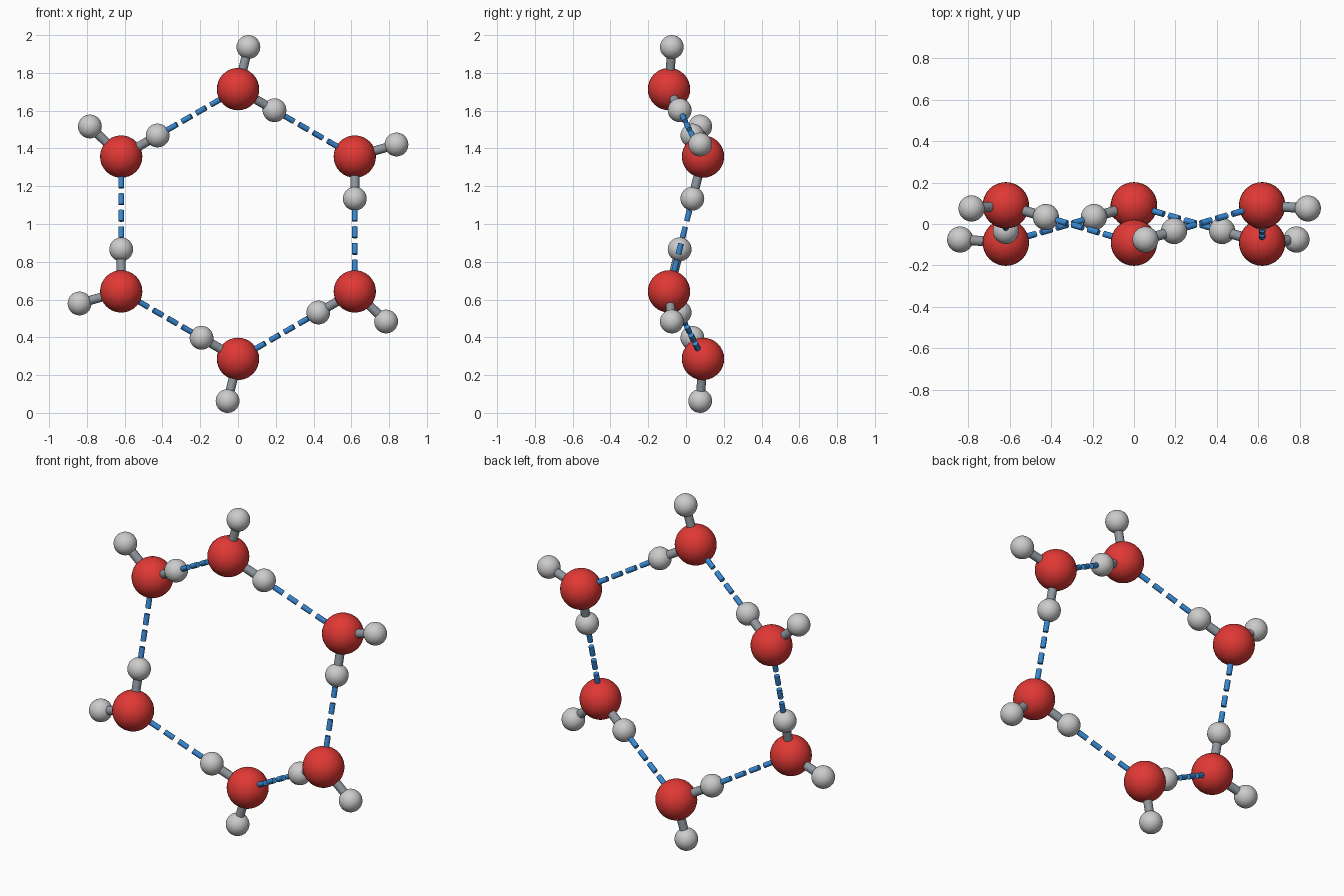
import bpy, math
from mathutils import Vector, Matrix

if "Cube" in bpy.data.objects:
    bpy.data.objects.remove(bpy.data.objects["Cube"])

def mat(name, col):
    m = bpy.data.materials.new(name)
    m.diffuse_color = (*col, 1)
    m.use_nodes = True
    m.node_tree.nodes["Principled BSDF"].inputs["Base Color"].default_value = m.diffuse_color
    return m

RED = mat("red", (0.75, 0.04, 0.035))
WHITE = mat("white", (0.82, 0.82, 0.83))
GREY = mat("grey", (0.28, 0.31, 0.34))
BLUE = mat("blue", (0.04, 0.25, 0.65))

def ball(name, p, r, m):
    bpy.ops.mesh.primitive_uv_sphere_add(segments=32, ring_count=16, radius=r, location=p)
    o = bpy.context.object
    o.name = name
    o.data.materials.append(m)
    bpy.ops.object.shade_smooth()

def rod(name, a, b, r, m, sides):
    d = b - a
    bpy.ops.mesh.primitive_cylinder_add(vertices=sides, radius=r, depth=d.length, location=(a + b) / 2)
    o = bpy.context.object
    o.name = name
    o.rotation_mode = 'QUATERNION'
    o.rotation_quaternion = d.to_track_quat('Z', 'Y')
    o.data.materials.append(m)
    bpy.ops.object.shade_smooth_by_angle(angle=math.radians(40))

R_O, R_H, R_STICK, R_DASH = 0.112, 0.063, 0.024, 0.015
CENTRE = Vector((0, 0, 1))

def place(i, v):
    # each water is the last one turned 60 degrees and flipped front to back
    w = Matrix.Rotation(math.radians(60 * i), 3, 'Y') @ Vector(v)
    w.y *= (-1) ** i
    return w + CENTRE

O_TOP = Vector((0, -0.09, 0.714))
H_FREE = Vector((0.055, -0.075, 0.937))

for i in range(6):
    o, free, nxt = place(i, O_TOP), place(i, H_FREE), place(i + 1, O_TOP)
    axis = (nxt - o).normalized()
    donor = o + axis * 0.23
    # water molecule
    ball(f"oxygen_{i}", o, R_O, RED)
    for kind, h in (("free", free), ("donor", donor)):
        ball(f"{kind}_hydrogen_{i}", h, R_H, WHITE)
        rod(f"{kind}_bond_{i}", o, h, R_STICK, GREY, 20)
    # dashed hydrogen bond to the next molecule
    start, end = donor + axis * R_H, nxt - axis * R_O
    n, fill = 4, 0.65
    pitch = (end - start) / (n - 1 + fill)
    for k in range(n):
        a = start + pitch * k
        rod(f"hydrogen_bond_dash_{i}_{k}", a, a + pitch * fill, R_DASH, BLUE, 12)
